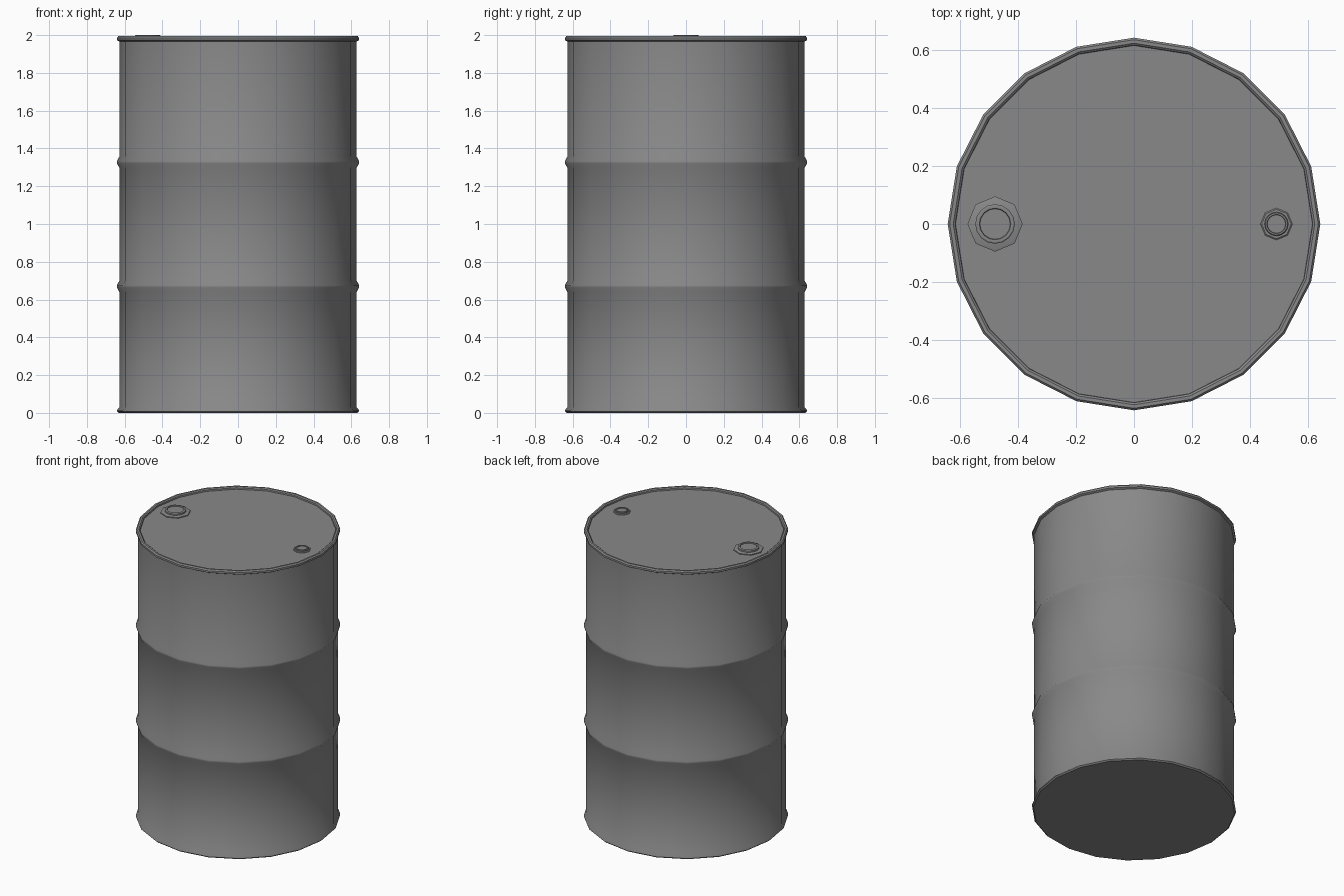
import bpy, bmesh
from math import cos, sin, tau, radians

cube = bpy.data.objects.get("Cube")
if cube:
    bpy.data.objects.remove(cube, do_unlink=True)

steel = bpy.data.materials.new("grey steel")
steel.use_nodes = True
GREY = (0.25, 0.25, 0.25, 1)
steel.diffuse_color = GREY
steel.node_tree.nodes["Principled BSDF"].inputs["Base Color"].default_value = GREY


def lathe(name, profile, sides, x=0.0, angle=40):
    """Turn a (radius, height) profile around z; radius 0 closes an end."""
    bm = bmesh.new()
    rings = []
    for r, z in profile:
        if r == 0:
            rings.append([bm.verts.new((x, 0, z))])
        else:
            rings.append([bm.verts.new((x + r * cos(tau * i / sides), r * sin(tau * i / sides), z))
                          for i in range(sides)])
    for low, high in zip(rings, rings[1:]):
        for i in range(sides):
            j = (i + 1) % sides
            if len(low) == 1:
                bm.faces.new((low[0], high[j], high[i]))
            elif len(high) == 1:
                bm.faces.new((low[i], low[j], high[0]))
            else:
                bm.faces.new((low[i], low[j], high[j], high[i]))
    bmesh.ops.recalc_face_normals(bm, faces=bm.faces)
    mesh = bpy.data.meshes.new(name)
    bm.to_mesh(mesh)
    bm.free()
    mesh.materials.append(steel)
    obj = bpy.data.objects.new(name, mesh)
    bpy.context.collection.objects.link(obj)
    bpy.ops.object.select_all(action="DESELECT")
    obj.select_set(True)
    bpy.context.view_layer.objects.active = obj
    bpy.ops.object.shade_smooth_by_angle(angle=radians(angle))
    return obj


# Drum: bottom chime, wall with two rolling hoops, top chime and sunken lid
BODY, RIM, LID = 0.628, 0.641, 1.978
profile = [(0, 0), (0.632, 0), (RIM, 0.008), (RIM, 0.014), (BODY, 0.03)]
for hoop in (0.67, 1.327):
    profile += [(BODY, hoop - 0.03), (RIM, hoop - 0.006), (RIM, hoop + 0.006), (BODY, hoop + 0.03)]
profile += [(BODY, 1.966), (RIM, 1.973), (RIM, 1.986), (0.634, 1.994),
            (0.622, 1.994), (0.615, 1.988), (0.614, LID), (0, LID)]
lathe("drum", profile, 20)


# Bungs: octagonal flange with a round threaded plug
def bung(name, x, r, plug_r, top):
    step = LID + 0.4 * (top - LID)
    lathe(name + "_flange", [(r, LID), (r, step - 0.003), (r * 0.92, step), (0, step)], 8, x, 25)
    lathe(name + "_plug", [(plug_r, step), (plug_r, top - 0.003), (plug_r * 0.93, top),
                           (plug_r * 0.8, top), (plug_r * 0.77, top - 0.006),
                           (0, top - 0.006)], 16, x, 30)


bung("large_bung", -0.478, 0.095, 0.068, 2.0)
bung("small_bung", 0.49, 0.055, 0.041, 1.993)
